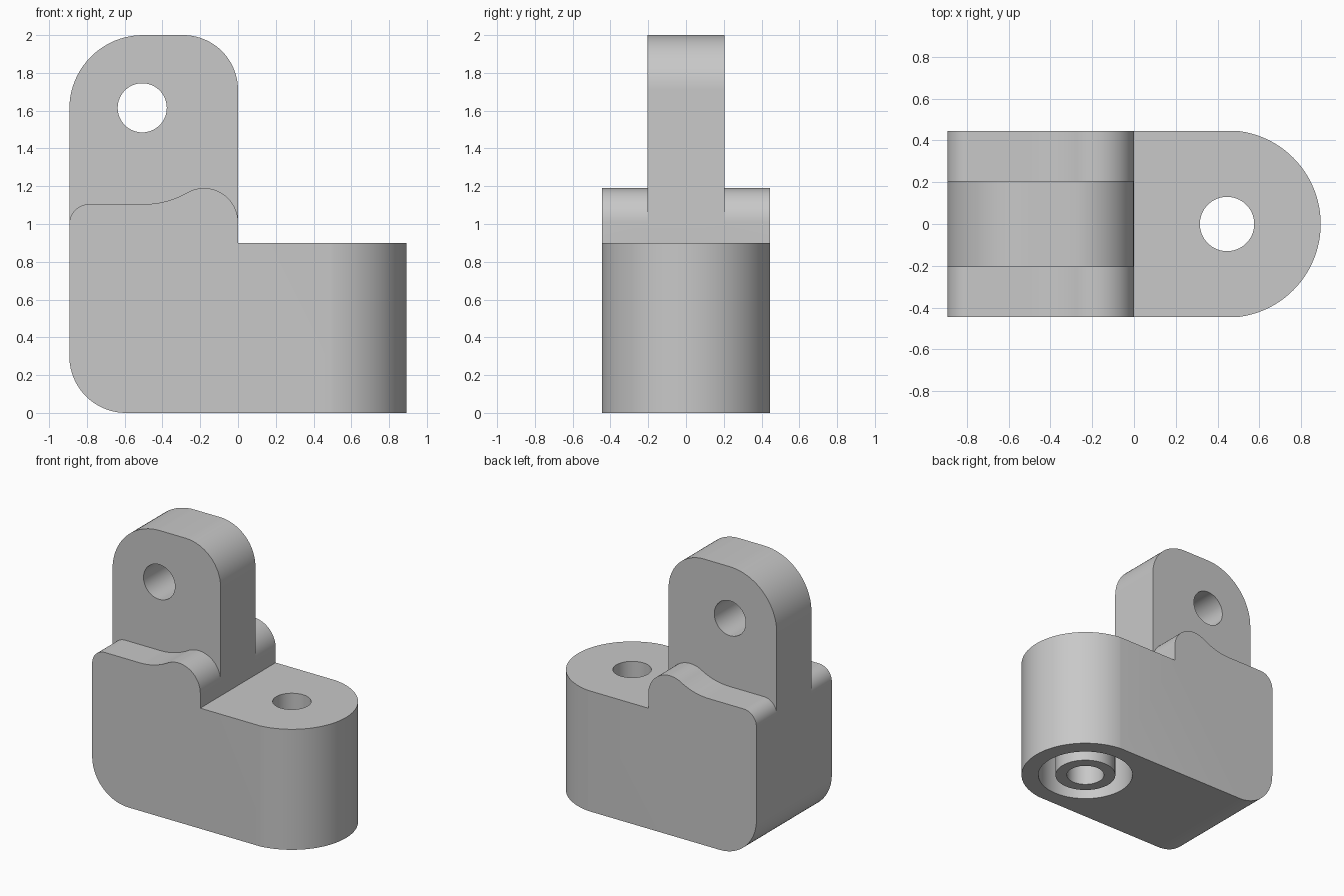
import bpy
import bmesh
from math import cos, sin, pi, radians, atan2, degrees
from mathutils import Matrix

if "Cube" in bpy.data.objects:
    bpy.data.objects.remove(bpy.data.objects["Cube"], do_unlink=True)

grey = bpy.data.materials.new("light grey plastic")
grey.use_nodes = True
colour = (0.58, 0.58, 0.58, 1)
grey.diffuse_color = colour
grey.node_tree.nodes["Principled BSDF"].inputs["Base Color"].default_value = colour

HALF = 0.445          # half width of the body and radius of its round end
LEFT = -0.893
TAB_HALF = 0.205


def arc(cx, cy, r, start, end, steps=20):
    """Points along an arc, angles in degrees."""
    angles = [radians(start + (end - start) * i / steps) for i in range(steps + 1)]
    return [(cx + r * cos(a), cy + r * sin(a)) for a in angles]


def prism(name, outline, low, high, upright=False):
    """Extrude an outline along z, or along y if it is upright (x, z)."""
    bm = bmesh.new()
    face = bm.faces.new([bm.verts.new((a, b, low)) for a, b in outline])
    top = bmesh.ops.extrude_face_region(bm, geom=[face])["geom"]
    bmesh.ops.translate(bm, vec=(0, 0, high - low),
                        verts=[v for v in top if isinstance(v, bmesh.types.BMVert)])
    if upright:
        bmesh.ops.transform(bm, matrix=Matrix.Rotation(pi / 2, 4, 'X'), verts=bm.verts)
    bmesh.ops.recalc_face_normals(bm, faces=bm.faces)
    mesh = bpy.data.meshes.new(name)
    bm.to_mesh(mesh)
    bm.free()
    mesh.materials.append(grey)
    ob = bpy.data.objects.new(name, mesh)
    bpy.context.collection.objects.link(ob)
    return ob


def disc(name, x, y, r, low, high, upright=False):
    return prism(name, arc(x, y, r, 0, 360, 64)[:-1], low, high, upright)


def combine(target, tool, operation):
    """Apply a boolean and discard the tool."""
    mod = target.modifiers.new(operation, 'BOOLEAN')
    mod.operation = operation
    mod.solver = 'EXACT'
    mod.object = tool
    bpy.context.view_layer.objects.active = target
    bpy.ops.object.modifier_apply(modifier=mod.name)
    bpy.data.objects.remove(tool, do_unlink=True)


# Body side profile: rounded heel, wavy shoulder, low step
hump, dip = (-0.18, 1.01), (-0.5, 1.57)
tilt = degrees(atan2(dip[1] - hump[1], dip[0] - hump[0]))
side = (arc(LEFT + 0.3, 0.3, 0.3, 180, 270)
        + [(1.1, 0), (1.1, 0.9), (0, 0.9)]
        + arc(*hump, 0.18, 0, tilt)
        + arc(*dip, 0.465, tilt - 180, -90)
        + arc(LEFT + 0.105, 1.0, 0.105, 90, 180))
body = prism("hinge_bracket", side, -HALF, HALF, upright=True)

# Round the free end of the body
plan = ([(-1.1, HALF + 0.1), (-1.1, -HALF - 0.1), (HALF, -HALF - 0.1), (HALF, -HALF)]
        + arc(HALF, 0, HALF + 0.003, -90, 90, 48)
        + [(HALF, HALF + 0.1)])
combine(body, prism("plan_cutter", plan, -0.2, 1.5), 'INTERSECT')

# Underside socket with a central tube
combine(body, disc("socket_cutter", HALF, 0, 0.33, -0.2, 0.6), 'DIFFERENCE')
combine(body, disc("tube", HALF, 0, 0.21, 0, 0.7), 'UNION')

# Upright tab
tab = ([(LEFT, 0.8), (0, 0.8)]
       + arc(-0.29, 1.71, 0.29, 0, 90)
       + arc(LEFT + 0.39, 1.61, 0.39, 90, 180))
combine(body, prism("tab", tab, -TAB_HALF, TAB_HALF, upright=True), 'UNION')

# Through holes
combine(body, disc("bolt_hole_cutter", HALF, 0, 0.13, -0.2, 1.2), 'DIFFERENCE')
combine(body, disc("pin_hole_cutter", -0.507, 1.615, 0.13, -0.6, 0.6, upright=True), 'DIFFERENCE')

bpy.ops.object.select_all(action='DESELECT')
body.select_set(True)
bpy.context.view_layer.objects.active = body
bpy.ops.object.shade_smooth_by_angle(angle=radians(30))
